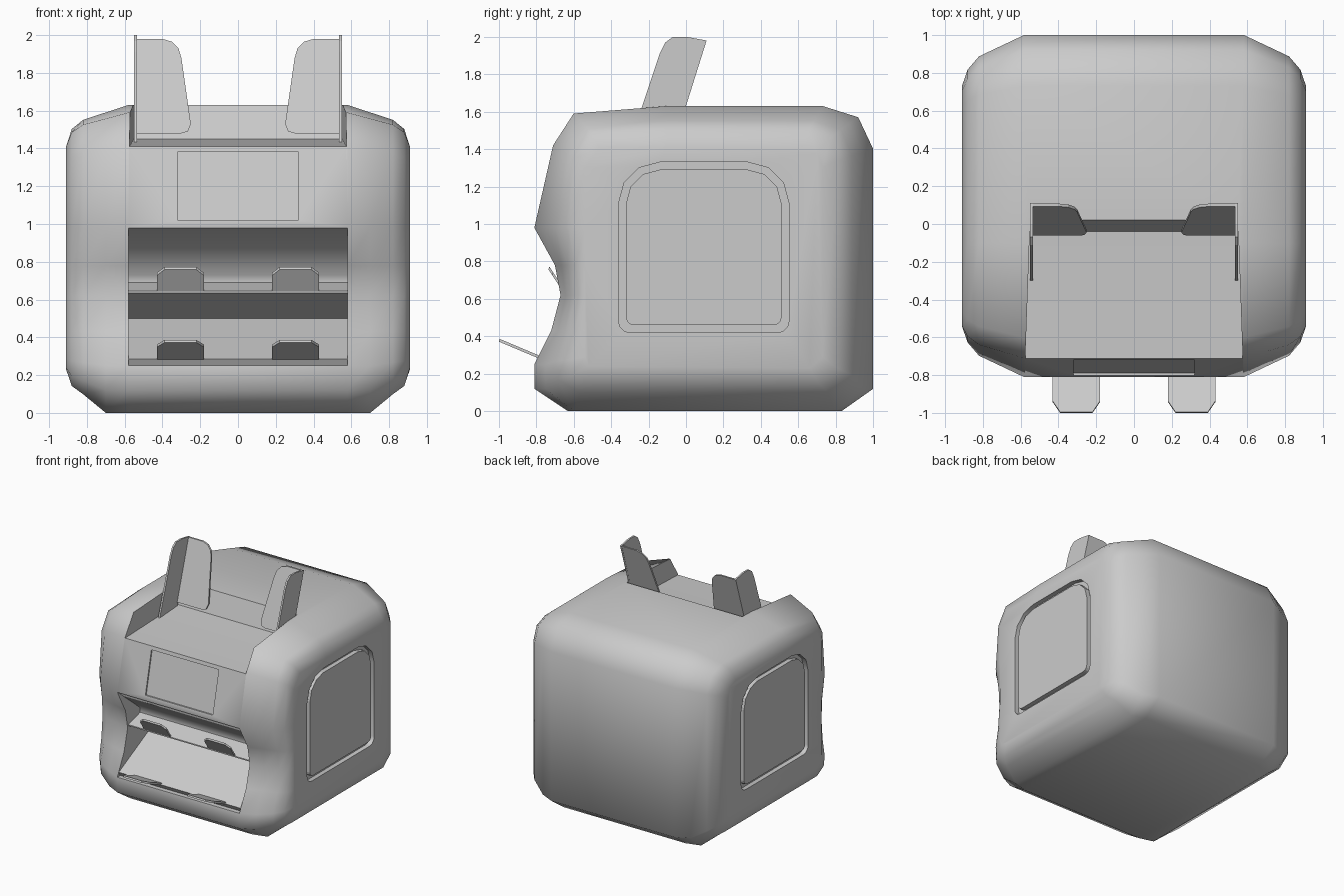
import bpy, bmesh, math

if "Cube" in bpy.data.objects:
    bpy.data.objects.remove(bpy.data.objects["Cube"])


def loft(name, rings):
    """Closed solid through matching rings of points."""
    bm = bmesh.new()
    rows = [[bm.verts.new(p) for p in r] for r in rings]
    n = len(rows[0])
    for a, b in zip(rows, rows[1:]):
        for i in range(n):
            j = (i + 1) % n
            bm.faces.new((a[i], a[j], b[j], b[i]))
    bm.faces.new(rows[0])
    bm.faces.new(rows[-1])
    bmesh.ops.recalc_face_normals(bm, faces=bm.faces)
    me = bpy.data.meshes.new(name)
    bm.to_mesh(me)
    bm.free()
    ob = bpy.data.objects.new(name, me)
    bpy.context.collection.objects.link(ob)
    return ob


def prism(name, yz, x0, x1):
    return loft(name, [[(x, y, z) for y, z in yz] for x in (x0, x1)])


def select(ob):
    bpy.ops.object.select_all(action='DESELECT')
    ob.select_set(True)
    bpy.context.view_layer.objects.active = ob


def cut(ob, cutter):
    m = ob.modifiers.new("cut", 'BOOLEAN')
    m.operation, m.solver, m.object = 'DIFFERENCE', 'EXACT', cutter
    select(ob)
    bpy.ops.object.modifier_apply(modifier=m.name)
    bpy.data.objects.remove(cutter)


# Housing: centre profile (y, z) blending to the flat side outline
centre = [(-.63, 0), (-.81, .12), (-.81, .25), (-.72, .43), (-.67, .62), (-.70, .78),
          (-.81, .98), (-.71, 1.42), (-.60, 1.59), (-.10, 1.63), (.73, 1.63),
          (.92, 1.57), (1, 1.40), (1, .12), (.83, 0)]
side = [(-.47, .23), (-.52, .24), (-.54, .29), (-.54, .43), (-.54, .62), (-.54, .78),
        (-.54, .98), (-.54, 1.30), (-.46, 1.41), (-.10, 1.41), (.62, 1.41),
        (.70, 1.38), (.73, 1.30), (.73, .29), (.66, .23)]
# x, blend for y and top, blend for the base
steps = [(.58, 0, 0), (.70, .21, 0), (.82, .42, .43), (.88, .68, .62), (.91, 1, 1)]


def section(x, t, tb):
    ring = []
    for (y0, z0), (y1, z1) in zip(centre, side):
        tz = tb if z0 < .3 else t * .85 if t < 1 else 1
        ring.append((x, y0 + (y1 - y0) * t, z0 + (z1 - z0) * tz))
    return ring


rings = [section(-x, t, b) for x, t, b in reversed(steps)] + [section(*s) for s in steps]
housing = loft("housing", rings)

# Hopper tray (narrowing to the back), output pockets and display recess
hopper = [(-.95, 1.41), (-.70, 1.41), (-.04, 1.45), (.02, 1.63), (.06, 1.75), (-.95, 1.75)]
cut(housing, loft("hopper_cutter", [[(s * (.55 - .035 * y), y, z) for y, z in hopper]
                                    for s in (-1, 1)]))
cut(housing, prism("pocket_cutter", [(-.95, .978), (-.805, .978), (-.50, .73), (-.50, .69),
                                     (-.66, .645), (-.66, .635), (-.36, .50), (-.76, .30),
                                     (-.79, .285), (-.77, .25), (-.95, .25)], -.58, .58))
cut(housing, prism("display_cutter", [(-.95, 1.02), (-.788, 1.02), (-.707, 1.38),
                                      (-.95, 1.38)], -.32, .32))


# Side panels set in a groove: large upper corners, small lower ones
def panel_outline(d):
    y0, y1, z0, z1 = -.36 + d, .55 - d, .42 + d, 1.33 - d
    pts = []
    for cy, cz, a0, r in ((y1, z1, 0, .22 - d), (y0, z1, 90, .22 - d),
                          (y0, z0, 180, .06 - d / 2), (y1, z0, 270, .06 - d / 2)):
        sy = -1 if cy == y1 else 1
        sz = -1 if cz == z1 else 1
        for k in range(4):
            a = math.radians(a0 + 30 * k)
            pts.append((cy + sy * r + r * math.cos(a), cz + sz * r + r * math.sin(a)))
    return pts


for s, label in ((-1, "left"), (1, "right")):
    cut(housing, prism("groove_cutter", panel_outline(0), s * .96, s * .87))
    prism(label + "_side_panel", panel_outline(.04), s * .865, s * .908)
select(housing)
bpy.ops.object.shade_smooth_by_angle(angle=math.radians(58))


# Output tabs with chamfered tips
def tab(name, s, tip, base):
    (ty, tz), (by, bz) = tip, base
    outline = [(.18, 0), (.18, .75), (.22, 1), (.39, 1), (.43, .75), (.43, 0)]
    loft(name, [[(s * x, by + (ty - by) * f + o * .4, bz + (tz - bz) * f + o)
                 for x, f in outline] for o in (0, .014)])


for s, label in ((-1, "left"), (1, "right")):
    tab(label + "_lower_tab", s, (-1.0, .372), (-.77, .275))
    tab(label + "_upper_tab", s, (-.735, .758), (-.655, .635))

    # Hopper guides: side flange plus leaning back plate
    prism(label + "_guide_flange", [(-.30, 1.43), (-.14, 1.91), (-.11, 1.97), (-.07, 2.0),
                                    (0, 2.0), (.11, 1.98), (-.06, 1.44)], s * .535, s * .55)
    plate = [(.54, 1.48), (.30, 1.48), (.265, 1.49), (.25, 1.53), (.30, 1.88),
             (.315, 1.93), (.35, 1.965), (.40, 1.98), (.54, 1.98)]
    loft(label + "_guide_plate", [[(s * x, -.05 + (z - 1.48) * .31 + o, z) for x, z in plate]
                                  for o in (-.012, .003)])
